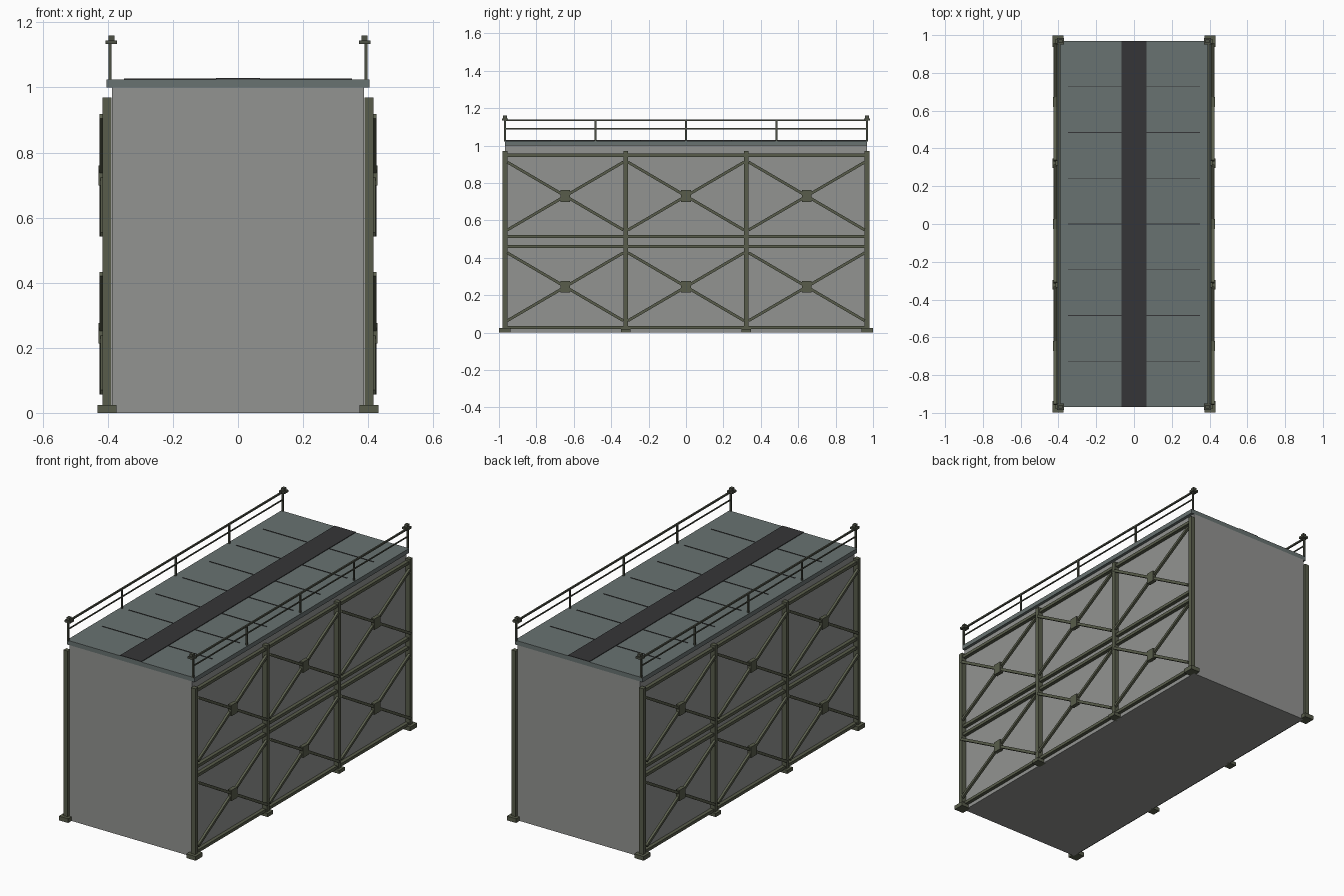
import bpy, bmesh, math
from mathutils import Matrix, Vector

if "Cube" in bpy.data.objects:
    bpy.data.objects.remove(bpy.data.objects["Cube"])


def material(name, rgb):
    m = bpy.data.materials.new(name)
    m.diffuse_color = (*rgb, 1)
    m.use_nodes = True
    m.node_tree.nodes["Principled BSDF"].inputs["Base Color"].default_value = m.diffuse_color
    return m


GREY = material("wall grey", (0.29, 0.295, 0.285))
DECK = material("deck blue grey", (0.14, 0.17, 0.165))
DARK = material("stripe charcoal", (0.036, 0.036, 0.038))
OLIVE = material("frame olive", (0.098, 0.108, 0.07))
RAIL = material("rail dark olive", (0.075, 0.082, 0.06))


def build(name, boxes, mat):
    """One object from boxes given as (centre, size, rotation about x)."""
    bm = bmesh.new()
    for c, s, a in boxes:
        bmesh.ops.create_cube(bm, size=1, matrix=Matrix.Translation(Vector(c))
                              @ Matrix.Rotation(a, 4, 'X') @ Matrix.Diagonal((*s, 1)))
    me = bpy.data.meshes.new(name)
    bm.to_mesh(me)
    bm.free()
    me.materials.append(mat)
    ob = bpy.data.objects.new(name, me)
    bpy.context.collection.objects.link(ob)
    return ob


def both_sides(name, boxes, mat):
    """Same boxes mirrored to the left side."""
    ob = build(name, boxes, mat)
    ob.modifiers.new("mirror", 'MIRROR').use_axis = (True, False, False)
    return ob


END = 0.968
COLS = [-END, -END / 3, END / 3, END]
XC = 0.403

# Main block and deck slab
build("body", [((0, 0, 0.5), (0.774, 2 * END, 1.0), 0)], GREY)
build("deck", [((0, 0, 1.0125), (0.808, 2 * END, 0.025), 0)], DECK)
build("centre_stripe", [((0, 0, 1.026), (0.134, 2 * END, 0.005), 0)], DARK)
build("deck_seams", [((0, i * END / 4, 1.0255), (0.70, 0.004, 0.004), 0)
                     for i in range(-3, 4)], DARK)

# Side columns and their feet
both_sides("columns", [((XC, y, 0.485), (0.027, 0.025, 0.97), 0) for y in COLS], OLIVE)
both_sides("corner_feet", [((XC, y, 0.012), (0.058, 0.062, 0.024), 0)
                           for y in (-END, END)], OLIVE)
both_sides("middle_feet", [((XC, y, 0.01), (0.056, 0.05, 0.02), 0)
                           for y in COLS[1:3]], OLIVE)

# Horizontal beams
both_sides("beams", [((0.4, 0, z), (0.02, 2 * END, 0.017), 0)
                     for z in (0.027, 0.461, 0.513, 0.948)], OLIVE)

# Cross braces with centre plates
braces, plates = [], []
BW, BH = 2 * END / 3 - 0.025, 0.363
for zc in (0.245, 0.73):
    for yc in (-2 * END / 3, 0, 2 * END / 3):
        for k, sign in enumerate((1, -1)):
            braces.append(((0.415 + 0.003 * k, yc, zc),
                           (0.014, math.hypot(BW, BH), 0.015),
                           sign * math.atan2(BH, BW)))
        plates.append(((0.418, yc, zc), (0.022, 0.052, 0.062), 0))
both_sides("cross_braces", braces, OLIVE)
both_sides("brace_plates", plates, OLIVE)

# Railings along the deck edges
XR = 0.394
both_sides("rail_posts", [((XR, i * END / 2, 1.08), (0.009, 0.009, 0.115), 0)
                          for i in range(-2, 3)], RAIL)
both_sides("top_rail", [((XR, 0, 1.135), (0.009, 2 * END, 0.009), 0)], RAIL)
both_sides("middle_rail", [((XR, 0, 1.09), (0.006, 2 * END, 0.006), 0)], RAIL)

# Corner lamps on the railing ends
both_sides("corner_lamps",
           [((0.389, y, 1.139), (0.035, 0.034, 0.012), 0) for y in (-END, END)] +
           [((0.389, y, 1.152), (0.019, 0.02, 0.016), 0) for y in (-END, END)], RAIL)
